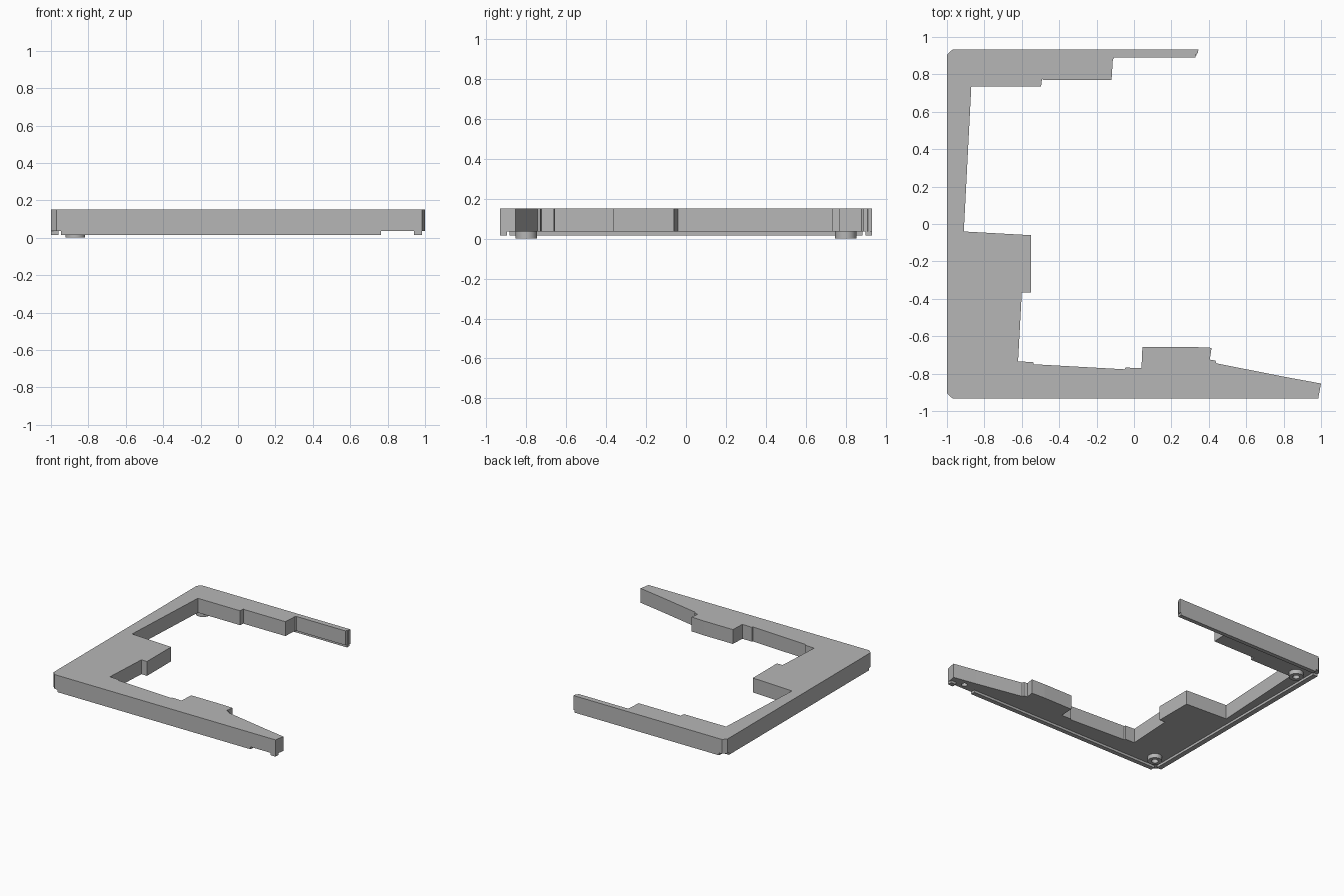
import bpy, bmesh
from mathutils import Matrix

cube = bpy.data.objects.get("Cube")
if cube:
    bpy.data.objects.remove(cube, do_unlink=True)

# Single plain grey material
grey = bpy.data.materials.new("plain grey")
grey.use_nodes = True
grey.diffuse_color = (0.47, 0.47, 0.47, 1)
grey.node_tree.nodes["Principled BSDF"].inputs["Base Color"].default_value = (0.47, 0.47, 0.47, 1)

BASE, TOP, LIP = 0.035, 0.15, 0.016


def finish(bm, name):
    bmesh.ops.recalc_face_normals(bm, faces=bm.faces[:])
    mesh = bpy.data.meshes.new(name)
    bm.to_mesh(mesh)
    bm.free()
    mesh.materials.append(grey)
    obj = bpy.data.objects.new(name, mesh)
    bpy.context.scene.collection.objects.link(obj)
    return obj


def prism(name, outline, z0, z1):
    bm = bmesh.new()
    face = bm.faces.new([bm.verts.new((x, y, z0)) for x, y in outline])
    out = bmesh.ops.extrude_face_region(bm, geom=[face])
    for v in out["geom"]:
        if isinstance(v, bmesh.types.BMVert):
            v.co.z = z1
    return finish(bm, name)


def bar(name, x0, x1, y0, y1):
    return prism(name, [(x0, y0), (x1, y0), (x1, y1), (x0, y1)], LIP, BASE)


def cylinder(name, x, y, r, z0, z1):
    bm = bmesh.new()
    bmesh.ops.create_cone(bm, cap_ends=True, segments=32, radius1=r, radius2=r, depth=z1 - z0,
                          matrix=Matrix.Translation((x, y, (z0 + z1) / 2)))
    obj = finish(bm, name)
    for p in obj.data.polygons:
        p.use_smooth = abs(p.normal.z) < 0.5
    return obj


def drill(obj, x, y, r, z0, z1):
    cutter = cylinder(obj.name + "_cutter", x, y, r, z0, z1)
    cutter.hide_render = True
    cutter.hide_set(True)
    mod = obj.modifiers.new("hole", "BOOLEAN")
    mod.operation = "DIFFERENCE"
    mod.solver = "EXACT"
    mod.object = cutter


# Main frame: stepped back arm, side wall with block, tapered front arm
back_arm = [(-1, 0.905), (-0.97, 0.933), (0.345, 0.933), (0.34, 0.912), (0.333, 0.91),
            (0.328, 0.89), (-0.105, 0.89), (-0.113, 0.88), (-0.12, 0.77), (-0.483, 0.77),
            (-0.492, 0.775), (-0.497, 0.735), (-0.87, 0.735)]
side_block = [(-0.91, -0.04), (-0.55, -0.06), (-0.55, -0.365), (-0.6, -0.365), (-0.62, -0.735)]
front_arm = [(-0.54, -0.738), (-0.535, -0.75), (-0.05, -0.777), (-0.045, -0.768), (0.04, -0.77),
             (0.045, -0.657), (0.3, -0.657), (0.415, -0.662), (0.405, -0.725), (0.435, -0.73),
             (0.44, -0.745), (0.82, -0.82), (1, -0.853), (0.985, -0.933), (-0.97, -0.933), (-1, -0.905)]
frame = prism("frame", back_arm + side_block + front_arm, BASE, TOP)
drill(frame, 0.87, -0.885, 0.022, 0, 0.1)

# Thin lips under the outer edges
bar("side_lip", -1, -0.96, -0.885, 0.885)
bar("front_lip", -0.946, 0.765, -0.933, -0.897)
bar("front_tip_lip", 0.94, 0.985, -0.933, -0.897)
bar("back_lip", -0.946, 0.335, 0.9, 0.933)

# Round feet with screw holes
for side, y in (("front", -0.8), ("back", 0.8)):
    foot = cylinder(side + "_foot", -0.87, y, 0.053, 0, BASE)
    drill(foot, -0.87, y, 0.025, -0.02, BASE + 0.02)
